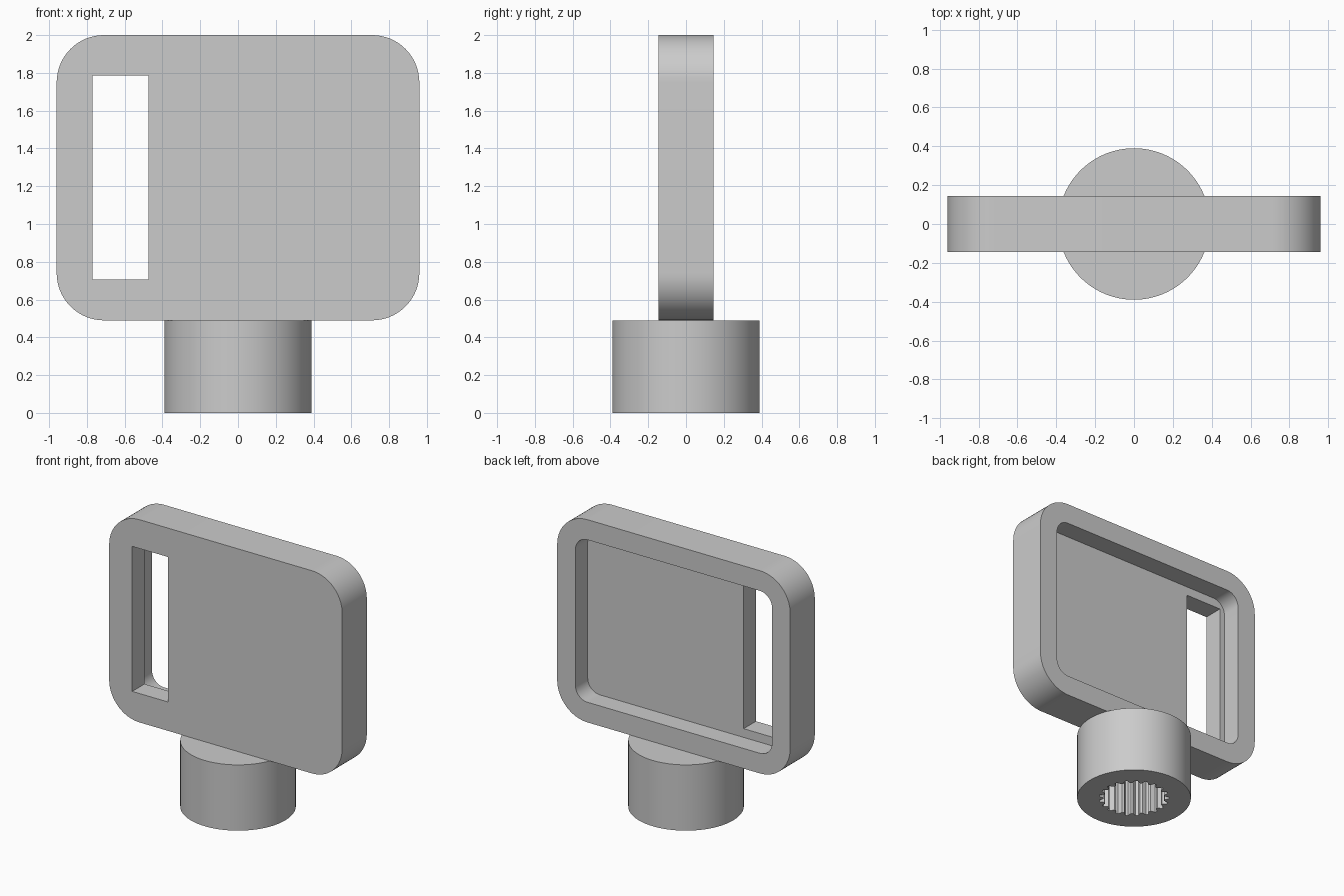
import bpy
import bmesh
from math import pi, cos, sin, radians

if "Cube" in bpy.data.objects:
    bpy.data.objects.remove(bpy.data.objects["Cube"], do_unlink=True)

grey = bpy.data.materials.new("plain grey")
grey.use_nodes = True
COLOUR = (0.6, 0.6, 0.6, 1)
grey.diffuse_color = COLOUR
grey.node_tree.nodes["Principled BSDF"].inputs["Base Color"].default_value = COLOUR


def prism(name, outline, shift):
    """Closed prism: 3D outline pushed along the shift vector."""
    bm = bmesh.new()
    face = bm.faces.new([bm.verts.new(p) for p in outline])
    top = bmesh.ops.extrude_face_region(bm, geom=[face])["geom"]
    moved = [g for g in top if isinstance(g, bmesh.types.BMVert)]
    bmesh.ops.translate(bm, verts=moved, vec=shift)
    bmesh.ops.recalc_face_normals(bm, faces=bm.faces)
    mesh = bpy.data.meshes.new(name)
    bm.to_mesh(mesh)
    bm.free()
    mesh.materials.append(grey)
    obj = bpy.data.objects.new(name, mesh)
    bpy.context.collection.objects.link(obj)
    return obj


def slab(name, x0, x1, z0, z1, radius, y0, y1, steps=16):
    """Upright slab with rounded corners."""
    if radius == 0:
        pts = [(x0, y0, z0), (x1, y0, z0), (x1, y0, z1), (x0, y0, z1)]
    else:
        corners = [(x1 - radius, z1 - radius), (x0 + radius, z1 - radius),
                   (x0 + radius, z0 + radius), (x1 - radius, z0 + radius)]
        pts = []
        for i, (cx, cz) in enumerate(corners):
            for k in range(steps + 1):
                a = (i + k / steps) * pi / 2
                pts.append((cx + radius * cos(a), y0, cz + radius * sin(a)))
    return prism(name, pts, (0, y1 - y0, 0))


def ring(radii, z, turn=0.0):
    """Circle of points whose radius cycles through the given radii."""
    n = len(radii)
    return [(r * cos(2 * pi * i / n + turn), r * sin(2 * pi * i / n + turn), z)
            for i, r in enumerate(radii)]


def cut(obj, cutter):
    """Subtract the cutter, then discard it."""
    cutter.hide_render = True
    mod = obj.modifiers.new("cut", 'BOOLEAN')
    mod.operation = 'DIFFERENCE'
    mod.solver = 'EXACT'
    mod.object = cutter
    bpy.context.view_layer.objects.active = obj
    bpy.ops.object.modifier_apply(modifier=mod.name)
    bpy.data.objects.remove(cutter, do_unlink=True)


# Plate with a shallow tray in the back and a slot right through
BASE_Z, HALF_W, HALF_T, RIM = 0.49, 0.96, 0.145, 0.15
plate = slab("plate", -HALF_W, HALF_W, BASE_Z, 2.0, 0.25, -HALF_T, HALF_T)
cut(plate, slab("tray_cutter", -HALF_W + RIM, HALF_W - RIM, BASE_Z + RIM,
                2.0 - RIM, 0.1, 0.0, 0.3))
cut(plate, slab("slot_cutter", -0.77, -0.475, 0.705, 1.785, 0, -0.3, 0.3))

# Round hub with a toothed socket underneath
hub = prism("hub", ring([0.39] * 96, 0), (0, 0, BASE_Z))
TEETH = 21
cut(hub, prism("socket_cutter", ring([0.24, 0.24, 0.21, 0.21] * TEETH, -0.1),
               (0, 0, 0.48)))

for obj in (plate, hub):
    bpy.ops.object.select_all(action='DESELECT')
    obj.select_set(True)
    bpy.context.view_layer.objects.active = obj
    bpy.ops.object.shade_smooth_by_angle(angle=radians(20))
